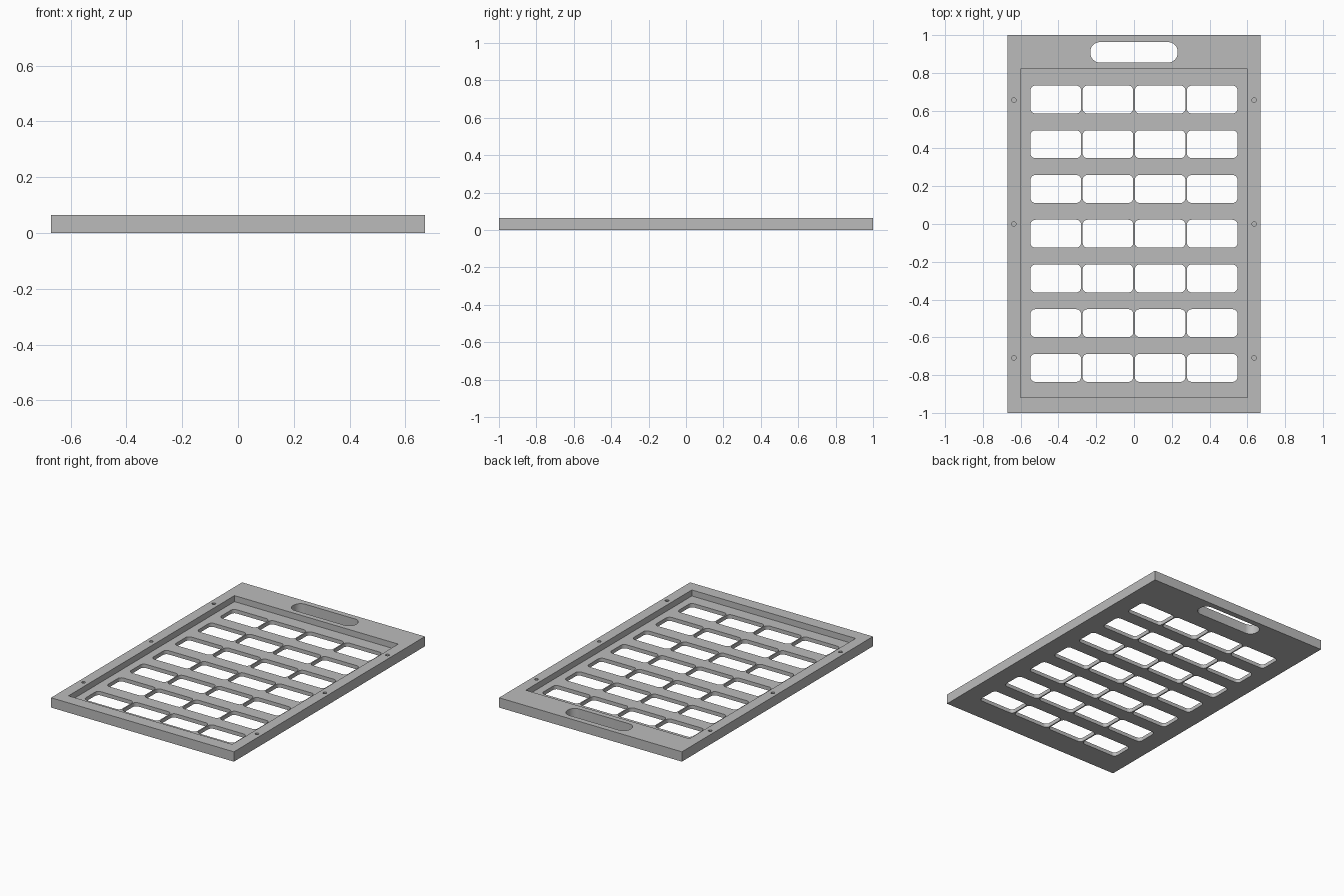
import bpy, bmesh, math

if "Cube" in bpy.data.objects:
    bpy.data.objects.remove(bpy.data.objects["Cube"], do_unlink=True)

HALF_W, HALF_L, HEIGHT, FLOOR = 0.67, 1.0, 0.065, 0.025

grey = bpy.data.materials.new("light grey")
grey.use_nodes = True
colour = (0.5, 0.5, 0.5, 1)
grey.diffuse_color = colour
grey.node_tree.nodes["Principled BSDF"].inputs["Base Color"].default_value = colour


def add_prism(bm, cx, cy, w, l, z0, z1, radius=0, steps=6):
    """Upright prism with a rounded rectangle outline."""
    outline = []
    for i, (sx, sy) in enumerate([(1, 1), (-1, 1), (-1, -1), (1, -1)]):
        px, py = cx + sx * (w / 2 - radius), cy + sy * (l / 2 - radius)
        for k in range(steps + 1 if radius else 1):
            a = (i + k / steps) * math.pi / 2
            outline.append((px + radius * math.cos(a), py + radius * math.sin(a)))
    base = bm.faces.new([bm.verts.new((x, y, z0)) for x, y in outline])
    ext = bmesh.ops.extrude_face_region(bm, geom=[base])
    verts = [v for v in ext["geom"] if isinstance(v, bmesh.types.BMVert)]
    bmesh.ops.translate(bm, verts=verts, vec=(0, 0, z1 - z0))


def add_cylinder(bm, cx, cy, radius, z0, z1):
    ring = [bm.verts.new((cx + radius * math.cos(k * math.pi / 6),
                          cy + radius * math.sin(k * math.pi / 6), z0)) for k in range(12)]
    ext = bmesh.ops.extrude_face_region(bm, geom=[bm.faces.new(ring)])
    verts = [v for v in ext["geom"] if isinstance(v, bmesh.types.BMVert)]
    bmesh.ops.translate(bm, verts=verts, vec=(0, 0, z1 - z0))


def finish(bm, name):
    bmesh.ops.recalc_face_normals(bm, faces=bm.faces)
    mesh = bpy.data.meshes.new(name)
    bm.to_mesh(mesh)
    bm.free()
    obj = bpy.data.objects.new(name, mesh)
    mesh.materials.append(grey)
    bpy.context.collection.objects.link(obj)
    return obj


def cut(target, cutter):
    mod = target.modifiers.new("cut", "BOOLEAN")
    mod.operation, mod.solver, mod.object = "DIFFERENCE", "EXACT", cutter
    bpy.ops.object.select_all(action="DESELECT")
    target.select_set(True)
    bpy.context.view_layer.objects.active = target
    bpy.ops.object.modifier_apply(modifier=mod.name)
    bpy.data.objects.remove(cutter, do_unlink=True)


# Solid panel
bm = bmesh.new()
add_prism(bm, 0, 0, 2 * HALF_W, 2 * HALF_L, 0, HEIGHT)
panel = finish(bm, "tray_panel")

# Shallow recess, handle slot and blind screw holes
bm = bmesh.new()
add_prism(bm, 0, -0.049, 1.2, 1.738, FLOOR, 0.2)
add_prism(bm, 0, 0.909, 0.462, 0.108, -0.1, 0.2, radius=0.05, steps=8)
for x in (-0.636, 0.636):
    for y in (0.656, 0, -0.709):
        add_cylinder(bm, x, y, 0.012, 0.02, 0.2)
cut(panel, finish(bm, "recess_cutter"))

# Grid of rounded windows through the tray floor
bm = bmesh.new()
for row in range(7):
    for col in range(4):
        add_prism(bm, (col - 1.5) * 0.276, 0.659 - row * 0.2368,
                  0.268, 0.148, -0.1, 0.2, radius=0.026)
cut(panel, finish(bm, "window_cutter"))

bpy.ops.object.shade_smooth_by_angle(angle=math.radians(30))
